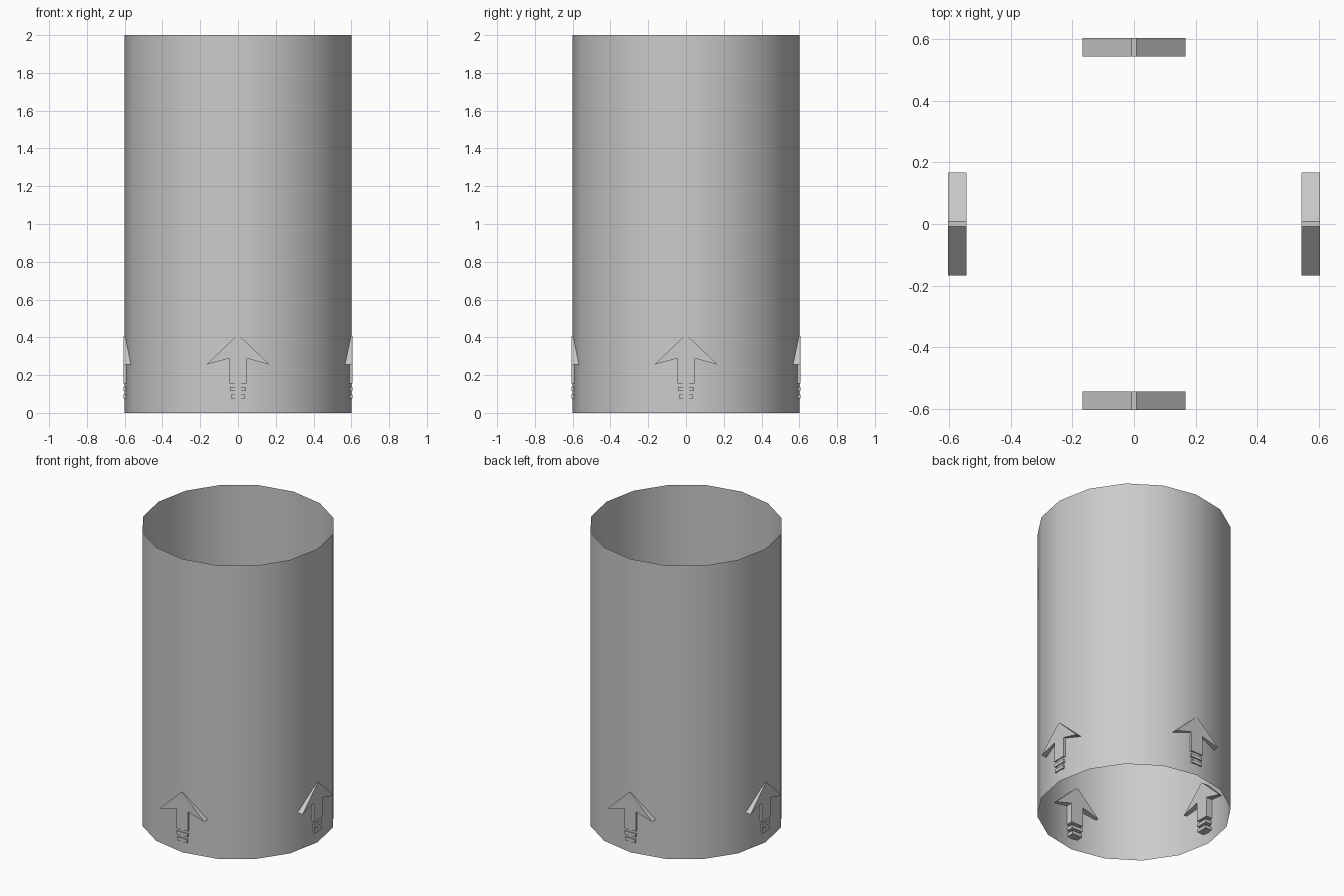
import bpy, bmesh, math
from mathutils import Matrix

cube = bpy.data.objects.get("Cube")
if cube:
    bpy.data.objects.remove(cube, do_unlink=True)

grey = bpy.data.materials.new("plain grey")
grey.use_nodes = True
colour = (0.6, 0.6, 0.6, 1)
grey.diffuse_color = colour
grey.node_tree.nodes["Principled BSDF"].inputs["Base Color"].default_value = colour


def finish(bm, name):
    mesh = bpy.data.meshes.new(name)
    bm.to_mesh(mesh)
    bm.free()
    mesh.materials.append(grey)
    obj = bpy.data.objects.new(name, mesh)
    bpy.context.collection.objects.link(obj)
    return obj


def plate(bm, half_outline, outer=0.605, depth=0.06):
    """Extrude a mirrored half outline (x, z) inward from the front."""
    outline = half_outline + [(-x, z) for x, z in reversed(half_outline)]
    face = bm.faces.new([bm.verts.new((x, -outer, z)) for x, z in outline])
    new = bmesh.ops.extrude_face_region(bm, geom=[face], use_keep_orig=True)["geom"]
    verts = [v for v in new if isinstance(v, bmesh.types.BMVert)]
    bmesh.ops.translate(bm, vec=(0, depth, 0), verts=verts)


# Open sixteen-sided tube, a single smooth wall
bm = bmesh.new()
bmesh.ops.create_cone(bm, cap_ends=False, segments=16, radius1=0.6, radius2=0.6,
                      depth=2, matrix=Matrix.Translation((0, 0, 1)))
tube = finish(bm, "tube_wall")
for poly in tube.data.polygons:
    poly.use_smooth = True

# Upward arrow with two trailing bars, on each of the four sides
arrow = [(0.008, 0.408), (0.168, 0.255), (0.045, 0.289), (0.045, 0.156)]
bars = [(0.042, 0.138, 0.115), (0.038, 0.098, 0.075)]
for turn, side in enumerate(("front", "left", "back", "right")):
    bm = bmesh.new()
    plate(bm, arrow)
    for half, top, bottom in bars:
        plate(bm, [(half, top), (half, bottom)])
    bmesh.ops.recalc_face_normals(bm, faces=bm.faces)
    bm.transform(Matrix.Rotation(turn * math.pi / 2, 4, "Z"))
    finish(bm, side + "_arrow")
